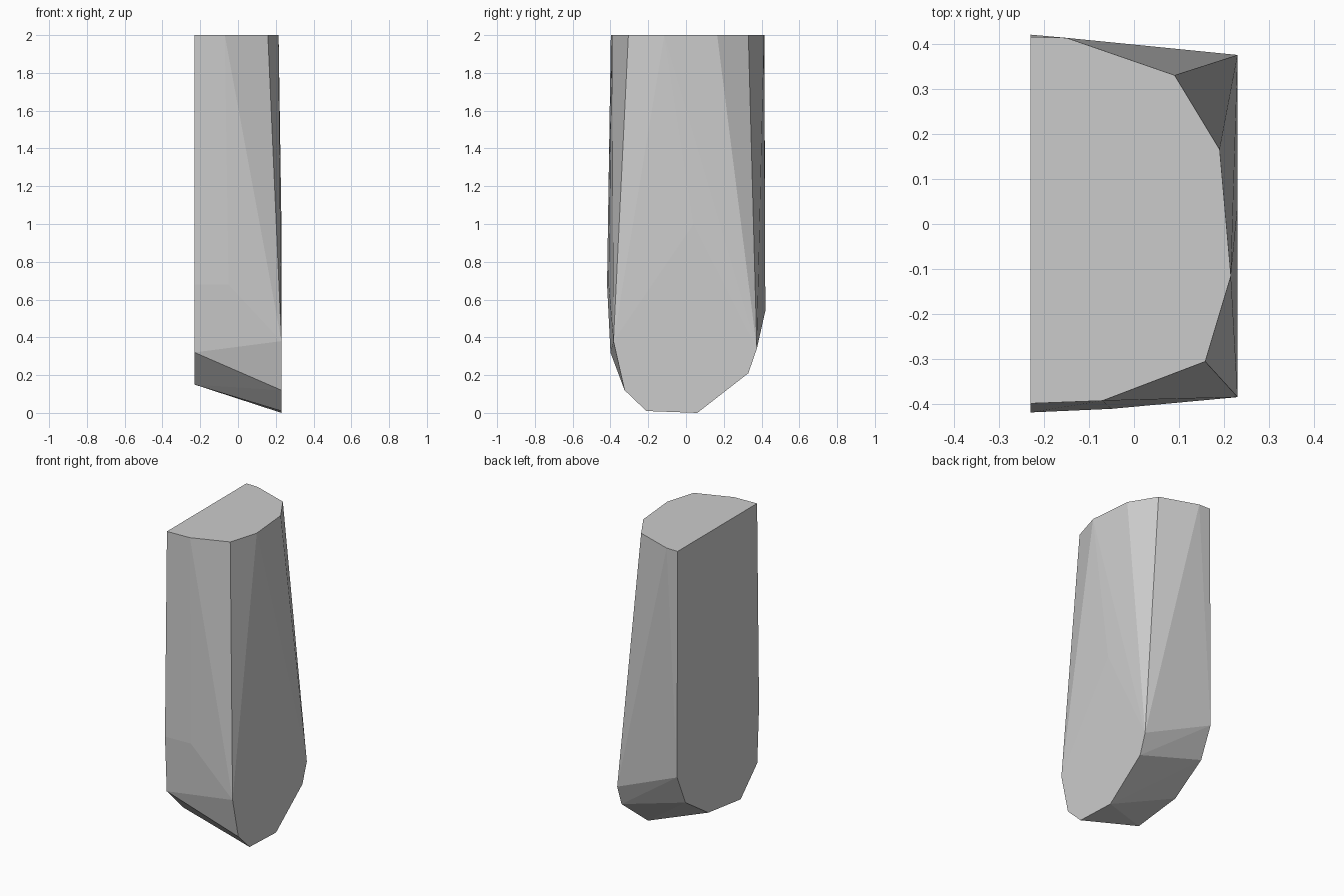
import bpy, bmesh, math

if "Cube" in bpy.data.objects:
    bpy.data.objects.remove(bpy.data.objects["Cube"])

# Outlines of the chipped stone block; its surface is their convex hull
top_outline = [(-0.23, 0.415), (-0.15, 0.413), (0.09, 0.33), (0.19, 0.165),
               (0.215, -0.115), (0.158, -0.305), (-0.07, -0.392), (-0.23, -0.398)]
left_outline = [(0.42, 0.54), (0.335, 0.345), (0.10, 0.19),
                (-0.23, 0.15), (-0.40, 0.32), (-0.418, 0.68)]
right_outline = [(0.375, 0.34), (0.33, 0.21), (0.06, 0.0), (-0.21, 0.01),
                 (-0.325, 0.12), (-0.384, 0.38), (0.04, 1.0)]

points = [(x, y, 2.0) for x, y in top_outline]
points += [(-0.23, y, z) for y, z in left_outline]
points += [(0.23, y, z) for y, z in right_outline]
points.append((-0.05, -0.41, 0.68))  # chip on the front face

bm = bmesh.new()
for p in points:
    bm.verts.new(p)
hull = bmesh.ops.convex_hull(bm, input=bm.verts[:])
loose = [v for v in bm.verts if not v.link_faces]
bmesh.ops.delete(bm, geom=loose, context='VERTS')

# Merge coplanar triangles into flat facets
bmesh.ops.dissolve_limit(bm, angle_limit=math.radians(0.5),
                         verts=bm.verts[:], edges=bm.edges[:])
bmesh.ops.recalc_face_normals(bm, faces=bm.faces[:])

mesh = bpy.data.meshes.new("stone_block")
bm.to_mesh(mesh)
bm.free()
bpy.context.collection.objects.link(bpy.data.objects.new("stone_block", mesh))
